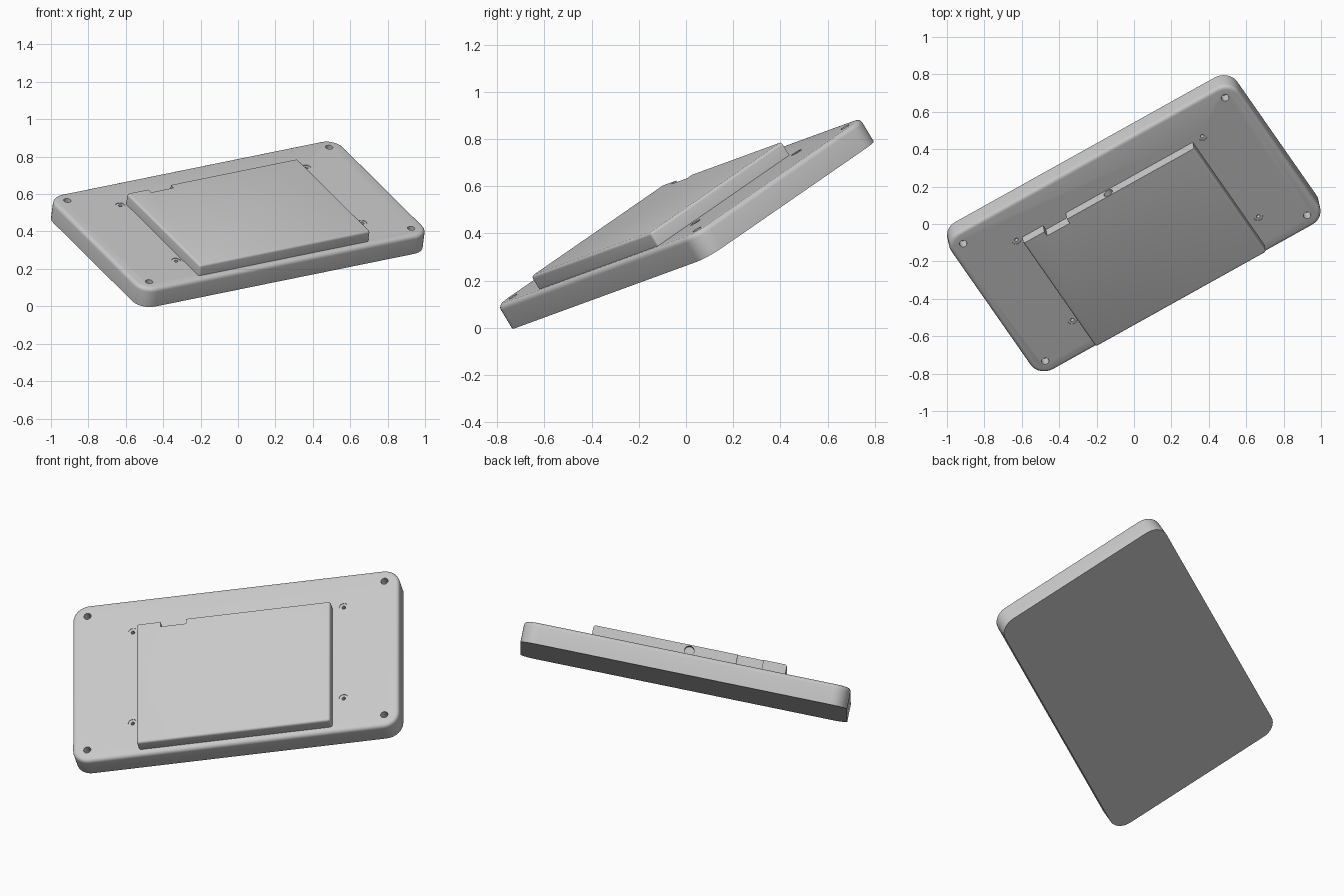
import bpy, bmesh, math
from mathutils import Matrix, Vector

cube = bpy.data.objects.get("Cube")
if cube:
    bpy.data.objects.remove(cube, do_unlink=True)

# Sizes in the tilted frame: long axis, short axis, face normal
LENGTH, WIDTH, THICK = 1.79, 1.03, 0.115
HALF = THICK / 2
CORNER, FILLET = 0.09, 0.022

long_axis = Vector((0.860, 0.479, 0.175)).normalized()
normal = long_axis.cross(Vector((-0.494, 0.716, 0.494))).normalized()
short_axis = normal.cross(long_axis)
TILT = Matrix((long_axis, short_axis, normal)).transposed().to_4x4()
TILT.translation = (0, 0, 0.4425)

grey = bpy.data.materials.new("light_grey")
grey.use_nodes = True
grey.diffuse_color = (0.58, 0.58, 0.58, 1)
grey.node_tree.nodes["Principled BSDF"].inputs["Base Color"].default_value = grey.diffuse_color


def add_object(name, bm):
    bmesh.ops.recalc_face_normals(bm, faces=bm.faces)
    mesh = bpy.data.meshes.new(name)
    bm.to_mesh(mesh)
    bm.free()
    mesh.materials.append(grey)
    obj = bpy.data.objects.new(name, mesh)
    bpy.context.collection.objects.link(obj)
    obj.matrix_world = TILT
    return obj


def prism(outline, bottom, top):
    """Extrude a flat outline into a solid."""
    bm = bmesh.new()
    face = bm.faces.new([bm.verts.new((x, y, bottom)) for x, y in outline])
    made = bmesh.ops.extrude_face_region(bm, geom=[face])["geom"]
    for v in made:
        if isinstance(v, bmesh.types.BMVert):
            v.co.z = top
    return bm


def round_edges(bm, radius, rule):
    edges = [e for e in bm.edges if rule(e.verts[0].co, e.verts[1].co)]
    bmesh.ops.bevel(bm, geom=edges, offset=radius, segments=4, profile=0.5,
                    affect='EDGES', clamp_overlap=True)


def cut_cylinders(target, centres, radius, depth, turn=Matrix()):
    """Sink blind round holes into a part."""
    bm = bmesh.new()
    for c in centres:
        bmesh.ops.create_cone(bm, cap_ends=True, segments=24, radius1=radius,
                              radius2=radius, depth=2 * depth,
                              matrix=Matrix.Translation(c) @ turn)
    cutter = add_object("hole_cutter", bm)
    cutter.hide_render = True
    mod = target.modifiers.new("holes", 'BOOLEAN')
    mod.operation, mod.solver, mod.object = 'DIFFERENCE', 'EXACT', cutter
    bpy.context.view_layer.objects.active = target
    bpy.ops.object.modifier_apply(modifier=mod.name)
    bpy.data.objects.remove(cutter, do_unlink=True)


def smooth(obj):
    bpy.ops.object.select_all(action='DESELECT')
    obj.select_set(True)
    bpy.context.view_layer.objects.active = obj
    bpy.ops.object.shade_smooth_by_angle(angle=math.radians(35))


# Base slab: rounded corners, softened top rim, flat back
outline = []
for i, (sx, sy) in enumerate([(1, 1), (-1, 1), (-1, -1), (1, -1)]):
    for k in range(9):
        a = math.radians(90 * i + 90 * k / 8)
        outline.append((sx * (LENGTH / 2 - CORNER) + CORNER * math.cos(a),
                        sy * (WIDTH / 2 - CORNER) + CORNER * math.sin(a)))
bm = prism(outline, -HALF, HALF)
round_edges(bm, FILLET, lambda p, q: p.z > 0 and q.z > 0)
slab = add_object("base_slab", bm)

# Corner mounting holes, then small recessed screw holes
signs = [(sx, sy) for sx in (-1, 1) for sy in (-1, 1)]
corners = [(sx * 0.814, sy * 0.44, HALF) for sx, sy in signs]
screws = [(0.013 + sx * 0.578, sy * 0.3, HALF) for sx, sy in signs]
cut_cylinders(slab, corners, 0.02, 0.06)
cut_cylinders(slab, screws, 0.025, 0.003)
cut_cylinders(slab, screws, 0.01, 0.03)
smooth(slab)

# Raised cover with a port notch in its upper edge
X, FRONT, BACK, NOTCH = 0.53, -0.48, 0.298, 0.268
RISE = HALF + 0.065
profile = [(-X, FRONT), (X, FRONT), (X, BACK), (-0.26, BACK), (-0.26, NOTCH),
           (-0.40, NOTCH), (-0.40, BACK), (-X, BACK)]
bm = prism(profile, HALF - 0.002, RISE)


def outer_rim(p, q):
    on_top = p.z > RISE - 0.001 and q.z > RISE - 0.001
    behind = p.y > NOTCH - 0.01 and q.y > NOTCH - 0.01
    upright = abs(p.z - q.z) > 0.01 and abs(p.x) > X - 0.01 and p.y < 0
    return (on_top and not behind) or upright


round_edges(bm, 0.013, outer_rim)
cover = add_object("raised_cover", bm)

# Round socket in the cover's upper wall
cut_cylinders(cover, [(0, BACK, HALF + 0.033)], 0.026, 0.06,
              Matrix.Rotation(math.pi / 2, 4, 'X'))
smooth(cover)
